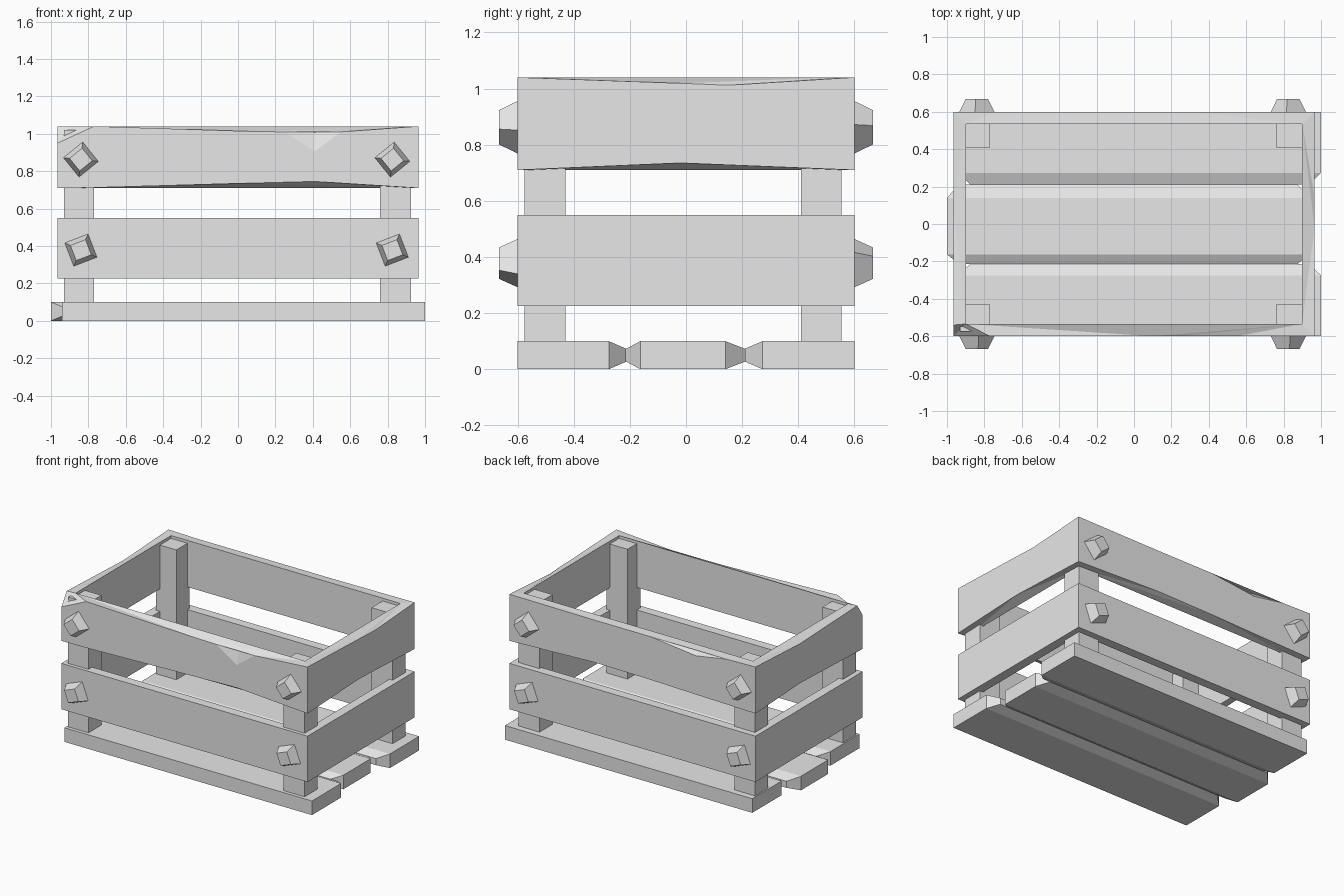
import bpy, bmesh
from math import sin, cos, radians
from mathutils import Vector

cube = bpy.data.objects.get("Cube")
if cube:
    bpy.data.objects.remove(cube, do_unlink=True)

grey = bpy.data.materials.new("plain_grey")
grey.use_nodes = True
grey.diffuse_color = (0.8, 0.8, 0.8, 1)
grey.node_tree.nodes["Principled BSDF"].inputs["Base Color"].default_value = (0.8, 0.8, 0.8, 1)


def finish(name, bm):
    bmesh.ops.recalc_face_normals(bm, faces=bm.faces[:])
    mesh = bpy.data.meshes.new(name)
    bm.to_mesh(mesh)
    bm.free()
    mesh.materials.append(grey)
    obj = bpy.data.objects.new(name, mesh)
    bpy.context.collection.objects.link(obj)
    return obj


def loft(name, sections):
    """Closed solid through matching loops of points."""
    bm = bmesh.new()
    loops = [[bm.verts.new(p) for p in s] for s in sections]
    for a, b in zip(loops, loops[1:]):
        n = len(a)
        for i in range(n):
            j = (i + 1) % n
            bm.faces.new((a[i], a[j], b[j], b[i]))
    bm.faces.new(loops[0])
    bm.faces.new(loops[-1])
    return finish(name, bm)


def rect(y, x0, x1, z0, z1):
    return [(x0, y, z0), (x1, y, z0), (x1, y, z1), (x0, y, z1)]


X, Y, WALL = 0.965, 0.6, 0.066


def frame(name, low, high, outline, chips={}):
    """Rectangular board frame; outline is (x, y, top, bottom) round the outside.
    chips maps an outline index to the (y, z) of the broken crest above it."""
    bm = bmesh.new()
    tops = [bm.verts.new((x, y, t)) for x, y, t, b in outline]
    bots = [bm.verts.new((x, y, b)) for x, y, t, b in outline]
    crest = list(tops)
    n = len(outline)
    for i in range(n):
        j = (i + 1) % n
        bm.faces.new((bots[i], bots[j], tops[j], tops[i]))
    # Broken facets on the rim
    for i, (y, z) in chips.items():
        crest[i] = bm.verts.new((outline[i][0], y, z))
        bm.faces.new((tops[i - 1], tops[i], crest[i]))
        bm.faces.new((tops[i], tops[(i + 1) % n], crest[i]))
    corners = [i for i, p in enumerate(outline) if abs(p[0]) == X and abs(p[1]) == Y]
    inner = []
    for i in corners:
        x, y = outline[i][:2]
        x -= WALL if x > 0 else -WALL
        y -= WALL if y > 0 else -WALL
        inner.append([bm.verts.new((x, y, z)) for z in (low, high)])
    # Rim, underside and inner face of each side
    flats = []
    for k in range(4):
        a, b = inner[k], inner[(k + 1) % 4]
        end = corners[k + 1] if k < 3 else n
        run = [i % n for i in range(corners[k], end + 1)]
        flats.append(bm.faces.new([crest[i] for i in run] + [b[1], a[1]]))
        flats.append(bm.faces.new([bots[i] for i in run] + [b[0], a[0]]))
        bm.faces.new((a[0], b[0], b[1], a[1]))
    bmesh.ops.triangulate(bm, faces=flats)
    return finish(name, bm)


# Lower frame is plain, upper frame has worn edges
frame("lower_frame", 0.225, 0.55,
      [(x, y, 0.55, 0.225) for x, y in ((-X, -Y), (X, -Y), (X, Y), (-X, Y))])

worn = [
    (-X, -Y, 0.95, 0.71), (-0.77, -Y, 1.04, 0.712), (0.1, -Y, 1.012, 0.737),
    (0.25, -Y, 1.01, 0.741), (0.41, -Y, 0.905, 0.745), (0.55, -Y, 1.01, 0.736),
    (X, -Y, 1.04, 0.71), (X, -0.02, 1.019, 0.735), (X, 0.15, 1.012, 0.728),
    (X, Y, 1.04, 0.71), (0.3, Y, 1.035, 0.735), (-0.14, Y, 1.035, 0.73),
    (-0.5, Y, 0.995, 0.72), (-0.74, Y, 1.035, 0.715),
    (-X, Y, 1.04, 0.71), (-X, 0.1, 1.015, 0.735), (-X, -0.54, 1.04, 0.712),
]
frame("upper_frame", 0.71, 1.04, worn, {4: (-0.575, 1.008), 12: (0.565, 1.035)})

# Corner posts
for side, x0, x1 in (("right", -0.93, -0.77), ("left", 0.76, 0.925)):
    for end, y0, y1 in (("front", -0.575, -0.43), ("back", 0.41, 0.555)):
        loft(f"{end}_{side}_post", [rect(y, x0, x1, 0.09, 1.02) for y in (y0, y1)])


# Floor planks, tapered where they meet
def plank(name, x0, x1, stations):
    loft(name, [rect(y, x0 + 0.065 * t, x1 - 0.065 * t, 0.027 * t, 0.1 - 0.027 * t)
                for y, t in stations])


plank("front_floor_plank", -0.94, 1.0, [(-Y, 0), (-0.275, 0), (-0.213, 1)])
plank("middle_floor_plank", -1.0, 0.94, [(-0.213, 1), (-0.163, 0), (0.14, 0), (0.21, 1)])
plank("back_floor_plank", -0.94, 1.0, [(0.21, 1), (0.273, 0), (Y, 0)])


# Square tapered bolts, turned at odd angles
def bolt(name, x, z, angle, facing):
    def square(radius, y):
        turns = [radians(angle + 90 * k) for k in range(4)]
        return [Vector((x - facing * radius * cos(a), facing * y, z + radius * sin(a)))
                for a in turns]
    loft(name, [square(0.095, 0.59), square(0.094, Y), square(0.061, 0.667)])


for end, facing in (("front", -1), ("back", 1)):
    for side, x in (("right", -0.84), ("left", 0.825)):
        bolt(f"{end}_{side}_upper_bolt", x, 0.862, 84, facing)
        bolt(f"{end}_{side}_lower_bolt", x, 0.378, 66, facing)
